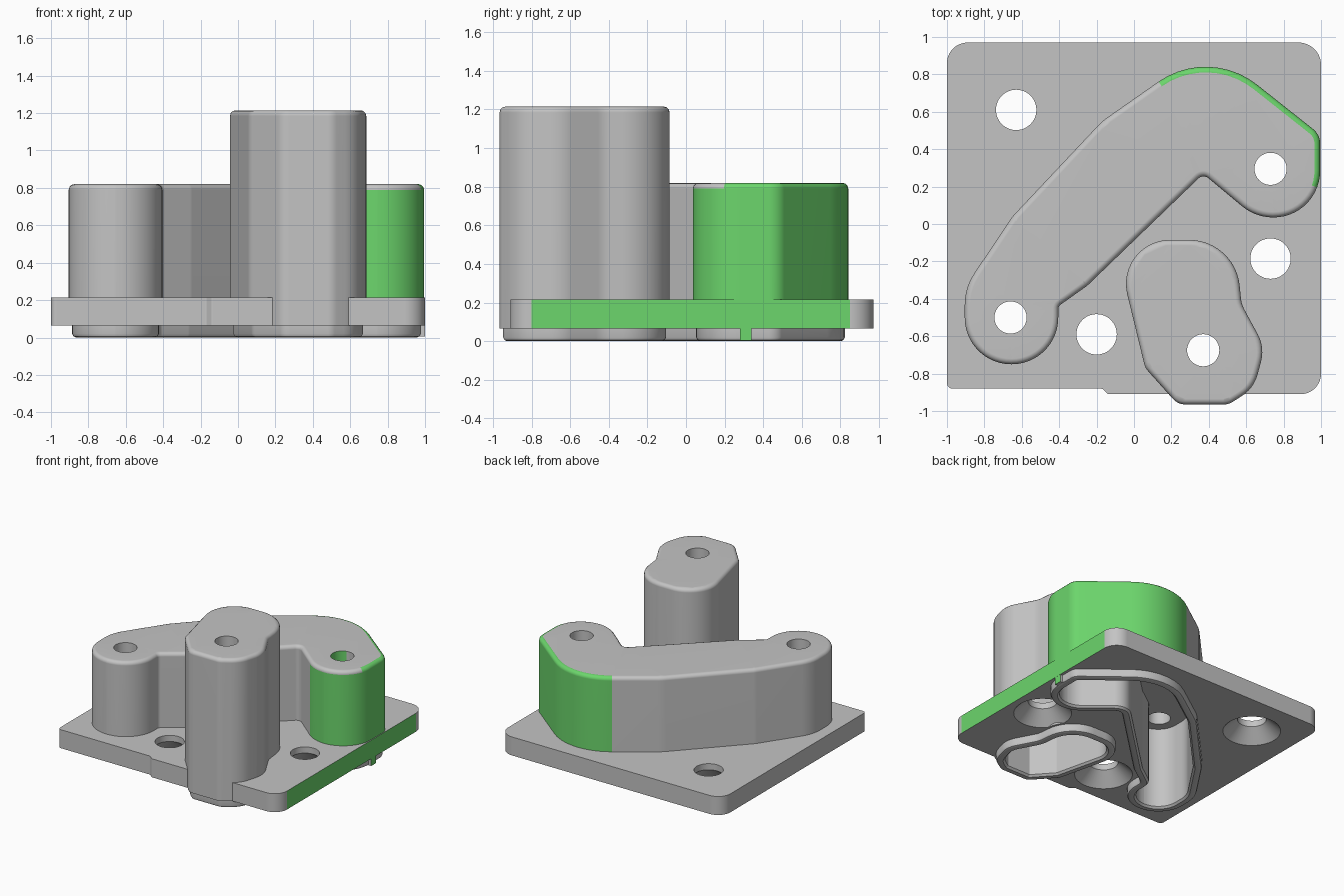
import bpy, bmesh, math
from mathutils import Vector

if "Cube" in bpy.data.objects:
    bpy.data.objects.remove(bpy.data.objects["Cube"])


def material(name, color):
    m = bpy.data.materials.new(name)
    m.use_nodes = True
    m.diffuse_color = color
    m.node_tree.nodes["Principled BSDF"].inputs["Base Color"].default_value = color
    return m


GREY = material("light grey", (0.55, 0.55, 0.55, 1))
GREEN = material("bright green", (0.15, 0.67, 0.15, 1))


def rounded(corners):
    """Counter-clockwise outline from (x, y, fillet radius) corners."""
    pts = []
    for i, (x, y, r) in enumerate(corners):
        p = Vector((x, y))
        a = (p - Vector(corners[i - 1][:2])).normalized()
        b = (Vector(corners[(i + 1) % len(corners)][:2]) - p).normalized()
        turn = math.atan2(a.x * b.y - a.y * b.x, a.dot(b))
        start = p - a * r * math.tan(abs(turn) / 2)
        center = start + Vector((-a.y, a.x)) * math.copysign(r, turn)
        n = max(2, round(abs(turn) / math.radians(7)))
        for k in range(n + 1):
            t = turn * k / n
            d = start - center
            pts.append(center + Vector((d.x * math.cos(t) - d.y * math.sin(t),
                                        d.x * math.sin(t) + d.y * math.cos(t))))
    return pts


def inset(pts, dist):
    """Move an outline inward by mitred normals."""
    out = []
    for i, p in enumerate(pts):
        a = (p - pts[i - 1]).normalized()
        b = (pts[(i + 1) % len(pts)] - p).normalized()
        na, nb = Vector((-a.y, a.x)), Vector((-b.y, b.x))
        out.append(p + (na + nb) * dist / (1 + na.dot(nb)))
    return out


def circle(x, y, r, n=48):
    return [Vector((x + r * math.cos(math.tau * k / n), y + r * math.sin(math.tau * k / n)))
            for k in range(n)]


def walls(bm, levels):
    """Skin through (outline, height) levels; returns first and last rings."""
    rings = [[bm.verts.new((p.x, p.y, z)) for p in pts] for pts, z in levels]
    for lo, hi in zip(rings, rings[1:]):
        for i in range(len(lo)):
            bm.faces.new((lo[i - 1], lo[i], hi[i], hi[i - 1]))
    return rings[0], rings[-1]


def fill(bm, rings):
    """Flat face bounded by the first ring, with the others as holes."""
    edges = [bm.edges.get((r[i - 1], r[i])) for r in rings for i in range(len(r))]
    bmesh.ops.triangle_fill(bm, use_beauty=True, edges=edges, normal=(0, 0, 1))


def finish(name, bm, rule):
    """Make the object and paint green the faces that match the rule."""
    bmesh.ops.recalc_face_normals(bm, faces=bm.faces)
    for f in bm.faces:
        f.material_index = int(rule(f.calc_center_median(), f.normal))
    mesh = bpy.data.meshes.new(name)
    bm.to_mesh(mesh)
    bm.free()
    mesh.materials.append(GREY)
    mesh.materials.append(GREEN)
    ob = bpy.data.objects.new(name, mesh)
    bpy.context.collection.objects.link(ob)
    bpy.ops.object.select_all(action='DESELECT')
    ob.select_set(True)
    bpy.context.view_layer.objects.active = ob
    bpy.ops.object.shade_smooth_by_angle(angle=math.radians(35))
    mod = ob.modifiers.new("even shading", 'WEIGHTED_NORMAL')
    mod.keep_sharp = True


WALL, ROOF, BASE, DECK, EDGE = 0.085, 0.145, 0.065, 0.215, 0.03

arm_outline = rounded([
    (-0.905, -0.75, 0.249), (-0.405, -0.75, 0.249), (-0.405, -0.44, 0.03),
    (-0.25, -0.33, 0.1), (0.37, 0.268, 0.04), (0.65, 0.035, 0.26),
    (0.995, 0.035, 0.249), (0.995, 0.478, 0.1), (0.4, 0.949, 0.44),
    (-0.17, 0.55, 0.3), (-0.65, 0.04, 0.15), (-0.905, -0.34, 0.3)])

tower_outline = rounded([
    (0.235, -0.965, 0.09), (0.505, -0.965, 0.09), (0.64, -0.88, 0.2),
    (0.70, -0.66, 0.2), (0.575, -0.43, 0.15), (0.54, -0.085, 0.27),
    (-0.107, -0.085, 0.235), (0.06, -0.77, 0.1)])

plate_outline = rounded([
    (-1, -0.88, 0.03), (-0.17, -0.88, 0.02), (-0.14, -0.91, 0.02),
    (1, -0.91, 0.11), (1, 0.97, 0.12), (-1, 0.97, 0.11)])


def hollow_pod(name, outline, top, holes, rule):
    """Open-bottomed shell with a rounded lower rim, soft top edge and roof holes."""
    bm = bmesh.new()
    profile = [(WALL, top - ROOF), (WALL, 0.015), (WALL - 0.015, 0), (0.04, 0),
               (0.025, 0.006), (0.018, 0.02), (0.018, BASE), (0, BASE)]
    for k in range(4):
        t = math.radians(30 * k)
        profile.append((EDGE * (1 - math.cos(t)), top - EDGE * (1 - math.sin(t))))
    shell = walls(bm, [(inset(outline, d), z) for d, z in profile])
    bores = [walls(bm, [(circle(x, y, 0.086), top - ROOF), (circle(x, y, 0.086), top)])
             for x, y in holes]
    for end in (0, 1):
        fill(bm, [shell[end]] + [b[end] for b in bores])
    finish(name, bm, rule)


def arm_green(c, n):
    outward = n.x * (c.x - 0.6) + n.y * (c.y - 0.35) > 0
    if c.z < BASE + 0.01 or n.z > 0.99 or not outward:
        return False
    if c.z > 0.82 - EDGE:
        return (c.x > 0.13 and c.y > 0.3) or (c.x > 0.9 and c.y > 0.2)
    # outer walls only: their centres sit at mid height of the outer skin
    return c.z > 0.4 and (c.x > 0.57 or (c.x > 0.13 and c.y > 0.7))


# Bent hollow arm painted along its outer end, and tall hollow tower
hollow_pod("bent_arm_pod", arm_outline, 0.82, [(-0.66, -0.5), (0.73, 0.295)], arm_green)
hollow_pod("tower_pod", tower_outline, 1.215, [(0.37, -0.675)], lambda c, n: False)

# Base plate with painted side, pod openings and countersunk holes
bm = bmesh.new()
cuts = [walls(bm, [(plate_outline, BASE), (plate_outline, DECK)])]
for outline in (arm_outline, tower_outline):
    opening = inset(outline, 0.07)
    cuts.append(walls(bm, [(opening, BASE), (opening, DECK)]))
for x, y in ((-0.63, 0.61), (-0.2, -0.59), (0.73, -0.185)):
    cuts.append(walls(bm, [(circle(x, y, 0.215), BASE), (circle(x, y, 0.108), 0.165),
                           (circle(x, y, 0.108), DECK)]))
for end in (0, 1):
    fill(bm, [c[end] for c in cuts])
finish("base_plate", bm, lambda c, n: n.x > 0.999 and c.x > 0.99)

# Painted tab joining the lower rim to the plate side
bm = bmesh.new()
bmesh.ops.create_cube(bm, size=1)
bmesh.ops.scale(bm, verts=bm.verts, vec=(0.03, 0.06, 0.07))
bmesh.ops.translate(bm, verts=bm.verts, vec=(0.984, 0.31, 0.04))
finish("side_tab", bm, lambda c, n: n.x > 0.9)
